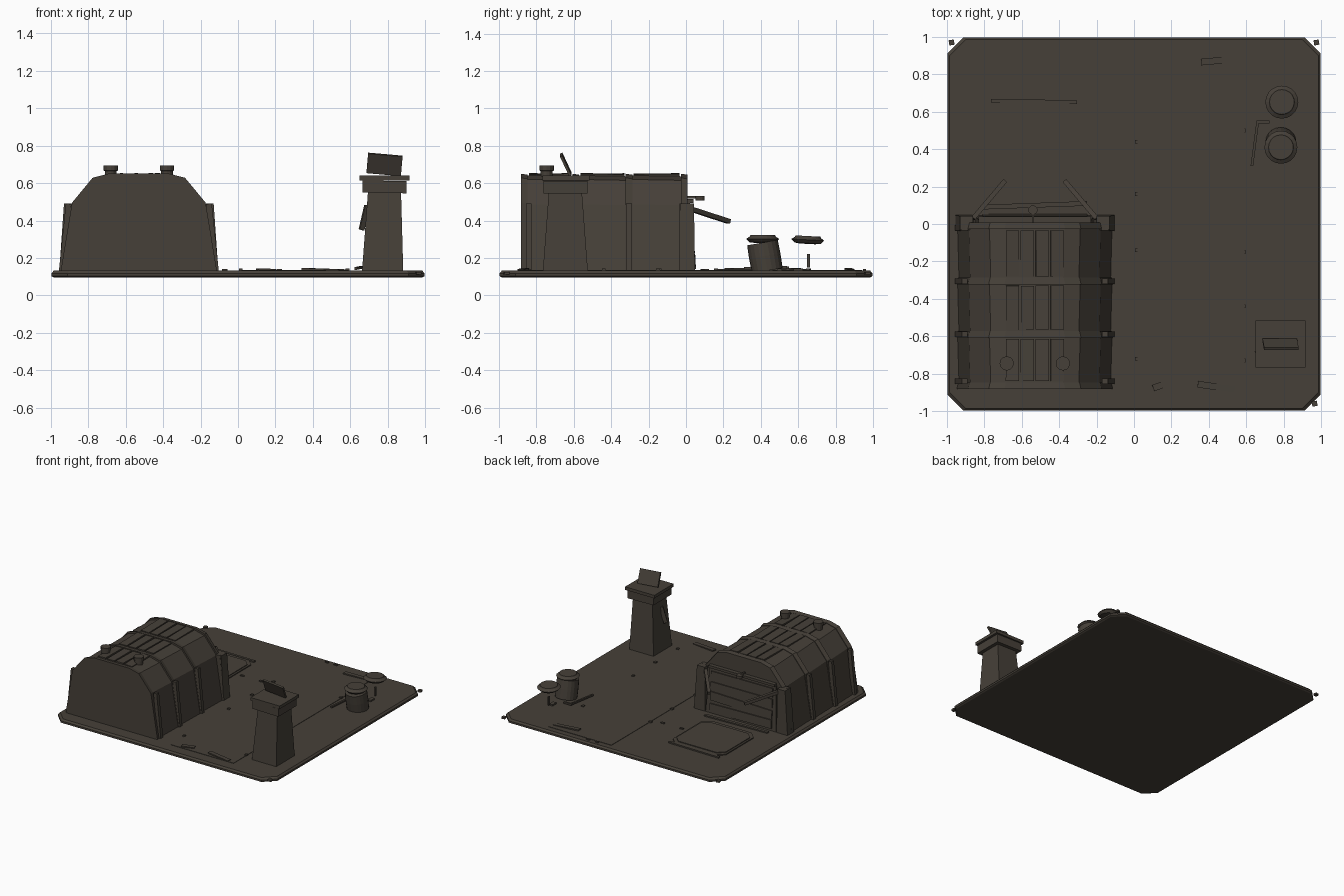
import bpy, bmesh, math, random
from mathutils import Vector, Matrix

if "Cube" in bpy.data.objects:
    bpy.data.objects.remove(bpy.data.objects["Cube"])

random.seed(4)
mat = bpy.data.materials.new("dark weathered brown")
mat.diffuse_color = (0.061, 0.051, 0.040, 1)
mat.use_nodes = True
mat.node_tree.nodes["Principled BSDF"].inputs["Base Color"].default_value = mat.diffuse_color
G = 0.132  # ground level


def finish(name, bm):
    bmesh.ops.recalc_face_normals(bm, faces=bm.faces)
    me = bpy.data.meshes.new(name)
    bm.to_mesh(me)
    bm.free()
    ob = bpy.data.objects.new(name, me)
    bpy.context.collection.objects.link(ob)
    me.materials.append(mat)
    return ob


def loft(name, rings):
    """Skin a list of equal-length closed rings and cap the ends."""
    bm = bmesh.new()
    vs = [[bm.verts.new(p) for p in r] for r in rings]
    n = len(vs[0])
    for a, b in zip(vs, vs[1:]):
        for i in range(n):
            bm.faces.new((a[i], a[(i + 1) % n], b[(i + 1) % n], b[i]))
    bm.faces.new(vs[0][::-1])
    bm.faces.new(vs[-1])
    return finish(name, bm)


def box(name, c, s, rot=(0, 0, 0)):
    bm = bmesh.new()
    bmesh.ops.create_cube(bm, size=1)
    bmesh.ops.scale(bm, vec=s, verts=bm.verts)
    ob = finish(name, bm)
    ob.location = c
    ob.rotation_euler = [math.radians(a) for a in rot]
    return ob


def beam(name, a, b, w, h):
    a, b = Vector(a), Vector(b)
    ob = box(name, (a + b) / 2, (w, h, (b - a).length))
    ob.rotation_euler = (b - a).to_track_quat('Z', 'Y').to_euler()
    return ob


def octagon(cx, cy, hx, hy, c, z):
    return [(cx + x, cy + y, z) for x, y in (
        (-hx + c, -hy), (hx - c, -hy), (hx, -hy + c), (hx, hy - c),
        (hx - c, hy), (-hx + c, hy), (-hx, hy - c), (-hx, -hy + c))]


def turned(name, c, prof, n=20, rot=(0, 0, 0)):
    ob = loft(name, [[(r * math.cos(2 * math.pi * i / n), r * math.sin(2 * math.pi * i / n), z)
                      for i in range(n)] for r, z in prof])
    ob.location = c
    ob.rotation_euler = [math.radians(a) for a in rot]
    return ob


def rect(cx, cy, hx, hy, z):
    return [(cx - hx, cy - hy, z), (cx + hx, cy - hy, z), (cx + hx, cy + hy, z), (cx - hx, cy + hy, z)]


# base slab with clipped corners and soft rim
loft("base_slab", [octagon(0, 0, h, h, 0.085, z) for h, z in
                   ((0.985, 0.096), (0.997, 0.103), (0.997, 0.118), (0.985, G))])
for x, y in ((-0.975, 0.97), (0.975, 0.97), (0.965, -0.96)):
    box("corner_peg", (x, y, 0.118), (0.028, 0.028, 0.015), (0, 0, 10))

# hut shell
HX = -0.53
half = [(0.405, 0.0), (0.345, 0.355), (0.235, 0.488), (0.15, 0.51)]
prof = [(x, z) for x, z in half] + [(-x, z) for x, z in half[::-1]]


def hut_ring(y, grow):
    return [(HX + x + math.copysign(grow, x), y, G + z + (grow * 0.7 if z else 0)) for x, z in prof]


seams = [-0.865, -0.59, -0.305, -0.01]
for a, b in zip(seams, seams[1:]):
    loft("hut_shell", [hut_ring(a, 0.0), hut_ring(b, -0.008)])
# overlapping ribs around the shell
for y in seams:
    loft("hut_rib", [hut_ring(y - 0.018, 0.012), hut_ring(y + 0.018, 0.004)])
# loose roof cladding strips
for a, b in zip(seams, seams[1:]):
    for i in range(4):
        x = HX - 0.12 + i * 0.08
        box("roof_strip", (x, (a + b) / 2, G + 0.512), (0.07, b - a - 0.05, 0.012),
            (random.uniform(-1.5, 1.5), random.uniform(-4, 4), 0))
# roof vents
for x in (-0.68, -0.38):
    turned("roof_vent", (x, -0.745, 0.63), [(0.032, 0), (0.032, 0.035), (0.038, 0.037), (0.038, 0.065)], 12)
# front wall panel and back wall
beam("front_panel_trim", (-0.74, -0.868, 0.42), (-0.20, -0.868, 0.385), 0.006, 0.006)
loft("back_door", [rect(HX, 0.015, 0.32, 0.03, G), rect(HX, 0.0, 0.30, 0.02, 0.50)])
for i in range(4):
    box("door_plank", (HX, 0.045 - i * 0.006, 0.18 + i * 0.085), (0.56, 0.012, 0.07),
        (3, random.uniform(-1.5, 1.5), 0))
box("door_header", (HX, 0.02, 0.505), (0.60, 0.04, 0.02))
turned("door_lamp", (-0.54, 0.075, 0.508), [(0.025, 0), (0.025, 0.022)], 12)
box("lamp_arm", (-0.54, 0.03, 0.525), (0.012, 0.06, 0.012))

# leaning side posts, awning struts and side buttresses
for s in (-1, 1):
    loft("door_post", [rect(HX + s * 0.375, 0.005, 0.05, 0.042, G),
                       rect(HX + s * 0.365, 0.005, 0.035, 0.038, 0.49)])
    beam("awning_strut", (HX + s * 0.33, 0.03, 0.46), (HX + s * 0.16, 0.23, 0.395), 0.025, 0.025)
    for y in (-0.02, -0.305, -0.59, -0.84):
        beam("side_buttress", (HX + s * 0.412, y, G), (HX + s * 0.375, y, 0.49), 0.03, 0.03)

# ground hatch behind the hut
HY = 0.41
loft("hatch_frame", [octagon(-0.535, HY, 0.24, 0.24, 0.06, z) for z in (G - 0.01, G + 0.008)])
loft("hatch_lid", [octagon(-0.535, HY, 0.225, 0.205, 0.05, z) for z in (G, G + 0.014)])
box("hatch_bar", (-0.535, 0.655, G + 0.004), (0.46, 0.02, 0.014), (0, 0, -1))
box("door_sill", (-0.53, 0.10, G + 0.004), (0.56, 0.025, 0.012), (0, 0, 2))

# paved strip with bolts
box("paved_strip", (0.305, 0.02, G), (0.57, 1.84, 0.006))
for x, ys in ((0.015, (0.44, 0.16, -0.14, -0.72)), (0.585, (0.5, -0.15, -0.44, -0.73))):
    for y in ys:
        box("strip_bolt", (x, y, G + 0.005), (0.02, 0.02, 0.012))
for x, y, w, a in ((0.44, -0.87, 0.2, -8), (0.47, 0.875, 0.22, 5), (0.15, -0.86, 0.1, 20)):
    box("loose_shard", (x, y, G + 0.006), (w, 0.035, 0.01), (0, 2, a))
for x, y in ((-0.24, 0.4), (-0.07, 0.4), (0.14, 0.955), (0.22, 0.955)):
    box("ground_chip", (x, y, G + 0.004), (0.03, 0.015, 0.008))

# stone pillar with cap and tilted plate
PX, PY = 0.783, -0.645
loft("pillar_body", [rect(PX - 0.01, PY, 0.11, 0.12, G), rect(PX, PY, 0.088, 0.088, 0.56)])
box("pillar_cap", (PX, PY, 0.58), (0.235, 0.235, 0.065), (0, 1, 0))
box("pillar_top_slab", (PX, PY + 0.003, 0.627), (0.265, 0.25, 0.025))
box("tilted_plate", (PX, -0.643, 0.70), (0.185, 0.014, 0.115), (25, 5, 0))
beam("pillar_side_strip", (0.66, -0.68, 0.35), (0.69, -0.66, 0.48), 0.012, 0.03)

# leaning barrel with lid
turned("barrel", (0.785, 0.435, G), [(0.083, 0), (0.085, 0.08), (0.083, 0.152)], 20, (10, 0, 0))
lid = [(0.04, 0), (0.07, 0.004), (0.088, 0.022), (0.07, 0.034), (0.066, 0.042)]
turned("barrel_lid", (0.785, 0.41, 0.28), lid, 20)
# raised round cap with short stake below
turned("round_cap", (0.79, 0.65, 0.275), lid, 20, (-3, 0, 0))
box("stake", (0.79, 0.655, 0.185), (0.012, 0.016, 0.07))
box("stake_foot", (0.79, 0.6, G + 0.006), (0.03, 0.05, 0.012))
# fallen plank beside the barrel
beam("fallen_plank", (0.63, 0.31, G + 0.012), (0.66, 0.54, G + 0.018), 0.014, 0.014)
box("plank_end", (0.69, 0.545, G + 0.015), (0.07, 0.014, 0.014))
